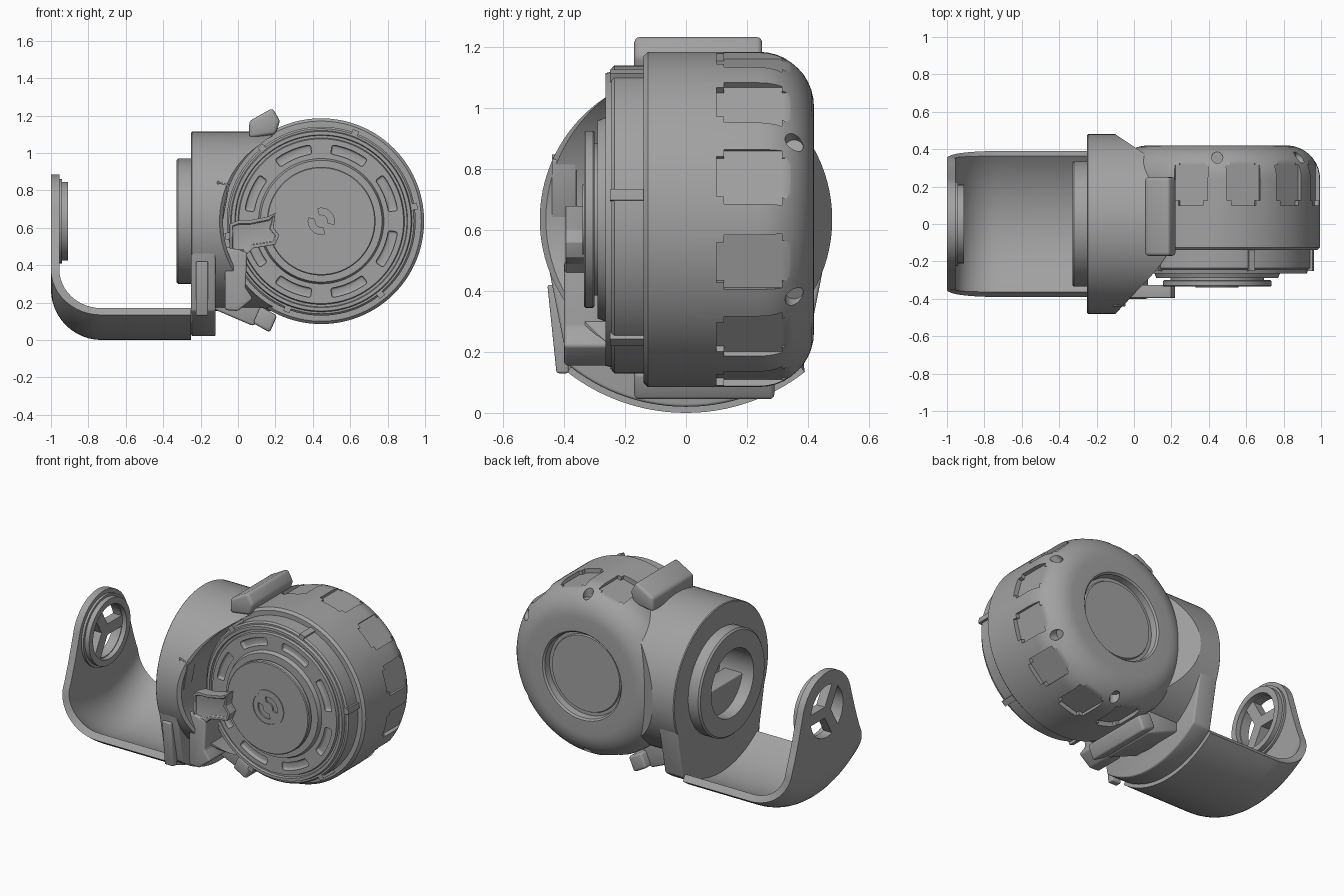
import bpy, bmesh
from math import sin, cos, pi, sqrt, radians
from mathutils import Matrix, Vector

if "Cube" in bpy.data.objects:
    bpy.data.objects.remove(bpy.data.objects["Cube"])

grey = bpy.data.materials.new("satin_grey")
grey.use_nodes = True
grey.diffuse_color = (0.36, 0.36, 0.36, 1)
grey.node_tree.nodes["Principled BSDF"].inputs["Base Color"].default_value = (0.36, 0.36, 0.36, 1)

CX, CZ = 0.445, 0.635      # drum axis; CZ is shared by every round part


def finish(name, bm):
    bmesh.ops.recalc_face_normals(bm, faces=bm.faces)
    me = bpy.data.meshes.new(name)
    bm.to_mesh(me)
    bm.free()
    me.materials.append(grey)
    ob = bpy.data.objects.new(name, me)
    bpy.context.collection.objects.link(ob)
    return ob


def bake(ob):
    """Replace the mesh with its modified result."""
    dg = bpy.context.evaluated_depsgraph_get()
    me = bpy.data.meshes.new_from_object(ob.evaluated_get(dg))
    ob.modifiers.clear()
    ob.data = me


def cut(ob, cutter):
    mod = ob.modifiers.new("cut", "BOOLEAN")
    mod.operation, mod.solver, mod.object = "DIFFERENCE", "EXACT", cutter
    bake(ob)
    bpy.data.objects.remove(cutter)


def bevel(ob, width, segments=3):
    mod = ob.modifiers.new("bevel", "BEVEL")
    mod.width, mod.segments, mod.limit_method = width, segments, "ANGLE"
    mod.angle_limit = radians(35)
    bake(ob)


def lathe(name, profile, axis, seg=96):
    """Revolve (radius, position) points about the y axis of the drum or the x axis."""
    bm = bmesh.new()
    rings = []
    for r, p in profile:
        n = 1 if r == 0 else seg
        ring = []
        for k in range(n):
            u, v = r * cos(2 * pi * k / seg), CZ + r * sin(2 * pi * k / seg)
            ring.append(bm.verts.new((CX + u, p, v) if axis == "y" else (p, u, v)))
        rings.append(ring)
    for a, b in zip(rings, rings[1:] + rings[:1]):
        for k in range(seg):
            q = [a[k % len(a)], a[(k + 1) % len(a)], b[(k + 1) % len(b)], b[k % len(b)]]
            q = list(dict.fromkeys(q))
            if len(q) > 2:
                bm.faces.new(q)
    return finish(name, bm)


def add_prism(bm, pts, axis, lo, hi):
    def put(p, d):
        return (p[0], d, p[1]) if axis == "y" else (d, p[0], p[1])
    a = [bm.verts.new(put(p, lo)) for p in pts]
    b = [bm.verts.new(put(p, hi)) for p in pts]
    n = len(pts)
    front = bm.faces.new(a)
    bm.faces.new(b[::-1])
    for k in range(n):
        bm.faces.new((a[k], b[k], b[(k + 1) % n], a[(k + 1) % n]))
    return front


def prism(name, pts, axis, lo, hi, round_by=0, inset=0):
    bm = bmesh.new()
    front = add_prism(bm, pts, axis, lo, hi)
    bmesh.ops.recalc_face_normals(bm, faces=bm.faces)
    if inset:
        bmesh.ops.inset_region(bm, faces=[front], thickness=inset)
        bmesh.ops.inset_region(bm, faces=[front], thickness=0.005, depth=-0.012)
    ob = finish(name, bm)
    if round_by:
        bevel(ob, round_by)
    return ob


def polar(r, deg, cx=CX):
    return (cx + r * cos(radians(deg)), CZ + r * sin(radians(deg)))


def band(r0, r1, a0, a1, cx=CX, n=8):
    """Closed outline of an annular slot."""
    steps = [a0 + (a1 - a0) * k / n for k in range(n + 1)]
    return [polar(r1, a, cx) for a in steps] + [polar(r0, a, cx) for a in steps[::-1]]


# Main drum: rounded back with a sunken disc
fillet = [(0.37 + 0.18 * cos(t * pi / 20), 0.24 + 0.18 * sin(t * pi / 20)) for t in range(11)]
drum = lathe("drum", [(0, -0.14), (0.535, -0.14), (0.55, -0.125)] + fillet +
             [(0.28, 0.42), (0.27, 0.41), (0.265, 0.37), (0.245, 0.37), (0.24, 0.38), (0, 0.38)], "y", 120)

# Grip pockets and screw holes round the rim
bm = bmesh.new()
for k in range(8):
    turn = Matrix.Translation((CX, 0, CZ)) @ Matrix.Rotation(radians(105 - 30 * k), 4, "Y")
    made = bmesh.ops.create_cube(bm, size=1)["verts"]
    edges = [e for e in bm.edges if e.verts[0] in made
             and abs((e.verts[0].co - e.verts[1].co).normalized().x) > 0.9]
    bmesh.ops.scale(bm, vec=(0.2, 0.24, 0.185), verts=made)
    bmesh.ops.translate(bm, vec=(0.62, 0.22, 0), verts=made)
    faces = list({f for v in made for f in v.link_faces})
    done = bmesh.ops.bevel(bm, geom=edges, offset=0.025, segments=4, affect="EDGES")
    made = list({v for f in faces + done["faces"] if f.is_valid for v in f.verts})
    bmesh.ops.transform(bm, matrix=turn, verts=made)
for k in range(6):
    turn = Matrix.Translation((CX, 0, CZ)) @ Matrix.Rotation(radians(30 + 60 * k), 4, "Y")
    spot = Matrix.Translation((0.53, 0.355, 0)) @ Matrix.Rotation(pi / 2, 4, "Y")
    bmesh.ops.create_cone(bm, cap_ends=True, segments=20, radius1=0.03, radius2=0.03,
                          depth=0.12, matrix=turn @ spot)
cut(drum, finish("rim_cutter", bm))

# Stepped front cap with a ring of slots
cap = lathe("front_cap", [(0, -0.12), (0.505, -0.12), (0.505, -0.235), (0.495, -0.245), (0.485, -0.245),
                          (0.48, -0.265), (0.462, -0.265), (0.458, -0.25), (0.445, -0.25), (0.44, -0.265),
                          (0.335, -0.265), (0.325, -0.29), (0.25, -0.29), (0.25, -0.31), (0, -0.31)], "y")
bm = bmesh.new()
for k in range(8):
    add_prism(bm, band(0.362, 0.412, 45 * k + 8, 45 * k + 37), "y", -0.4, -0.245)
slots = finish("slot_cutter", bm)
bevel(slots, 0.012)
cut(cap, slots)

bm = bmesh.new()
for k in range(6):
    add_prism(bm, band(0.49, 0.52, 60 * k + 7, 60 * k + 11, n=2), "y", -0.25, -0.13)
finish("cap_ribs", bm)

# Cover disc with a raised hub ring and keyhole
cover = lathe("cover_disc", [(0, -0.30), (0.285, -0.30), (0.29, -0.305), (0.29, -0.33), (0.285, -0.335),
                             (0.115, -0.335), (0.115, -0.34), (0.1, -0.34), (0.1, -0.335), (0, -0.335)], "y")
bm = bmesh.new()
for a in (45, 225):
    add_prism(bm, band(0.035, 0.07, a - 60, a + 60), "y", -0.4, -0.325)
cut(cover, finish("key_cutter", bm))

# Arm reaching from the cover to the body, and the column below it
prism("cover_arm", [(-0.045, 0.62), (-0.045, 0.47), (0.05, 0.46), (0.08, 0.49), (0.2, 0.51), (0.22, 0.56),
                    (0.19, 0.6), (0.2, 0.68), (0.16, 0.66), (0.06, 0.64), (0.0, 0.64)],
      "y", -0.395, -0.325, 0.008, 0.018)
prism("arm_column", [(-0.07, 0.5), (-0.07, 0.16), (0.0, 0.155), (0.08, 0.22), (0.04, 0.28), (0.05, 0.47)],
      "y", -0.40, -0.2, 0.012)

# Side body: bored cylinder with slanted sides, hollowed round the front cap
body = lathe("side_body", [(0.215, -0.33), (0.325, -0.33), (0.335, -0.32), (0.335, -0.25), (0.475, -0.25),
                           (0.48, -0.245), (0.48, 0.24), (0, 0.24), (0, -0.09), (0.215, -0.09)], "x")
bm = bmesh.new()
bm.from_mesh(body.data)
for p, n in (((-0.08, -0.46, 0), (0.34, -0.32, 0)), ((-0.1, 0.48, 0), (0.08, 0.12, 0))):
    done = bmesh.ops.bisect_plane(bm, geom=bm.verts[:] + bm.edges[:] + bm.faces[:], plane_co=Vector(p),
                                  plane_no=Vector(n), clear_outer=True)
    rim = [e for e in done["geom_cut"] if isinstance(e, bmesh.types.BMEdge)]
    bmesh.ops.contextual_create(bm, geom=rim)
bm.to_mesh(body.data)
bm.free()
cut(body, lathe("cap_cutter", [(0, -0.7), (0.525, -0.7), (0.525, -0.13), (0, -0.13)], "y"))

# Skirt that carries the bracket
skirt = [polar(0.615, a, 0) for a in range(231, 310, 3)] + [(0.475, 0.6), (-0.475, 0.6)]
prism("body_skirt", skirt, "x", -0.25, -0.12, 0.01)
prism("skirt_tab", [(-0.425, 0.13), (-0.385, 0.13), (-0.385, 0.42), (-0.455, 0.42)], "x", -0.225, -0.16, 0.008)
prism("side_pad", [(-0.14, 0.66), (-0.08, 0.64), (-0.045, 0.83), (-0.11, 0.85)], "y", -0.44, -0.36, 0.012, 0.012)

# Latches above and below
prism("top_latch", [(0.06, 1.08), (0.06, 1.17), (0.185, 1.24), (0.225, 1.17), (0.2, 1.1)],
      "y", -0.17, 0.25, 0.018)
prism("bottom_latch", [(0.08, 0.09), (0.17, 0.04), (0.21, 0.13), (0.12, 0.18)], "y", -0.17, 0.29, 0.015)
prism("bottom_web", [(-0.13, 0.3), (-0.13, 0.165), (0.08, 0.075), (0.13, 0.12), (0.15, 0.25)],
      "y", -0.13, 0.24, 0.012)

# Bent bracket: curved floor sweeping up into a flat tapered plate
R = 0.27
path = [(-0.25, 0, 0.39), (-0.5, 0, 0.39)]
path += [(R - 1 - R * sin(t * pi / 24), R - R * cos(t * pi / 24), 0.39 - 0.04 * (t / 12) ** 2) for t in range(13)]
path += [(-1, R + 0.09 * k, 0.35 - 0.022 * k) for k in range(1, 5)]
path += [(-1, CZ + 0.25 * sin(radians(a)), 0.25 * cos(radians(a))) for a in range(12, 89, 4)]
bm = bmesh.new()
rows = []
for x, z, w in path:
    row = []
    for j in range(25):
        y = w * (j / 12 - 1)
        sag = (0.635 - sqrt(0.635 ** 2 - y * y)) * min(1, max(0, 1 - (z - R) / 0.36))
        row.append(bm.verts.new((x, y, z + sag)))
    rows.append(row)
for a, b in zip(rows, rows[1:]):
    for j in range(24):
        bm.faces.new((a[j], b[j], b[j + 1], a[j + 1]))
bracket = finish("bracket", bm)
if bracket.data.polygons[0].normal.z > 0:
    bracket.data.flip_normals()
mod = bracket.modifiers.new("thickness", "SOLIDIFY")
mod.thickness, mod.offset = 0.045, -1
bake(bracket)

# Bearing flange with three windows cut through the plate
flange = lathe("bracket_flange", [(0, -0.97), (0.225, -0.97), (0.225, -0.94), (0.21, -0.94),
                                  (0.21, -0.91), (0.17, -0.91), (0.17, -0.94), (0, -0.94)], "x")
for part in (bracket, flange):
    bm = bmesh.new()
    for k in range(3):
        mid = 60 + 120 * k
        window = [polar(0.165, mid + d, 0) for d in range(-48, 49, 8)]
        add_prism(bm, window + [polar(0.04, mid, 0)], "x", -1.2, -0.8)
    cut(part, finish("window_cutter", bm))

# Smooth shading with sharp edges kept
bpy.ops.object.select_all(action="DESELECT")
for ob in bpy.context.scene.objects:
    if ob.type == "MESH":
        ob.select_set(True)
        bpy.context.view_layer.objects.active = ob
bpy.ops.object.shade_smooth_by_angle(angle=radians(32))
